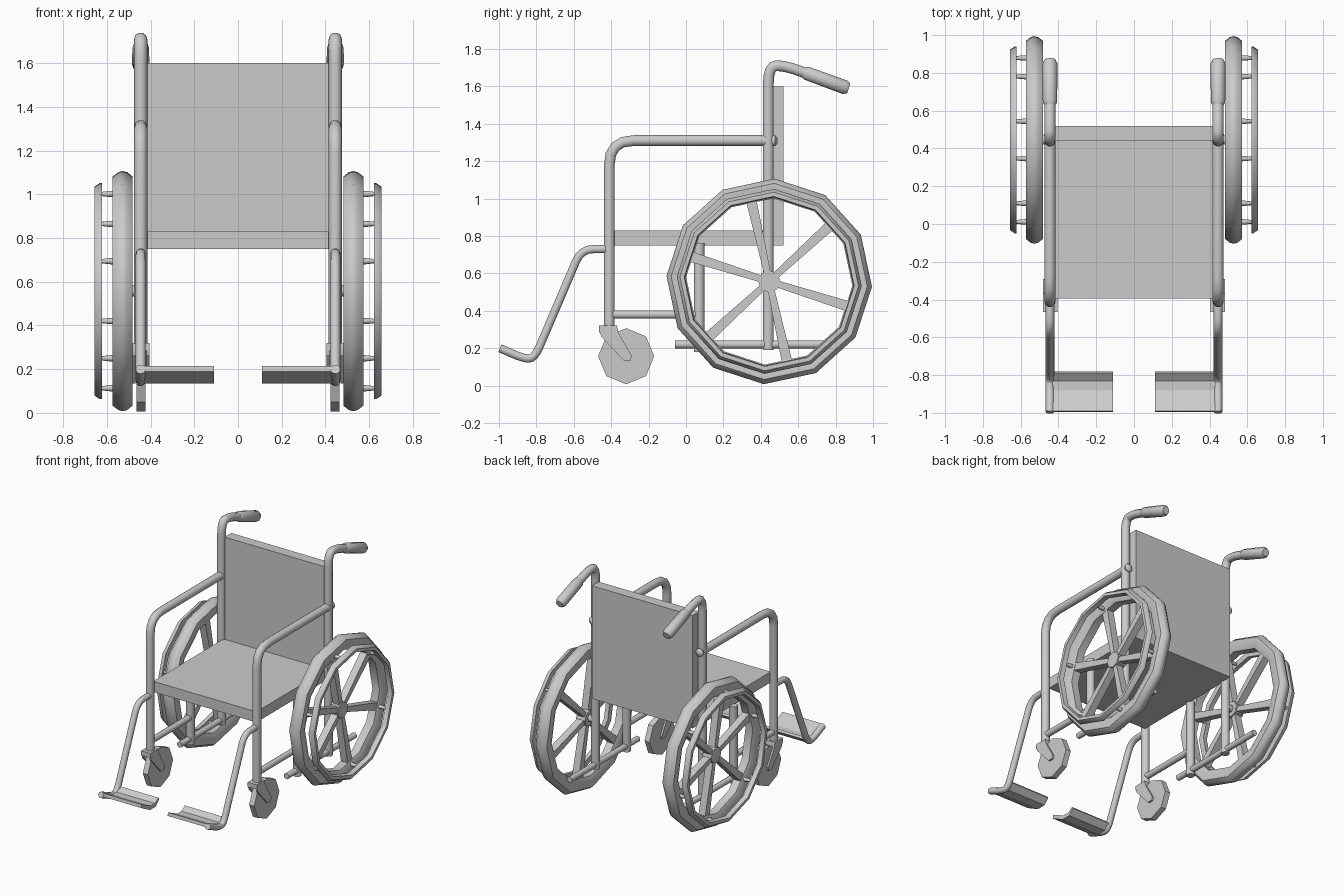
import bpy
import bmesh
import math
from mathutils import Vector

cube = bpy.data.objects.get("Cube")
if cube:
    bpy.data.objects.remove(cube, do_unlink=True)

GREY = (0.6, 0.6, 0.6, 1)
grey = bpy.data.materials.new("plain_grey")
grey.diffuse_color = GREY
grey.use_nodes = True
grey.node_tree.nodes["Principled BSDF"].inputs["Base Color"].default_value = GREY

RAIL = 0.445             # sideways position of the tube frame
AXLE = (0.445, 0.557)    # wheel centre as (y, z)


def finish(name, bm, smooth=False):
    bmesh.ops.recalc_face_normals(bm, faces=bm.faces)
    mesh = bpy.data.meshes.new(name)
    bm.to_mesh(mesh)
    bm.free()
    mesh.materials.append(grey)
    obj = bpy.data.objects.new(name, mesh)
    bpy.context.collection.objects.link(obj)
    if smooth:
        bpy.ops.object.select_all(action='DESELECT')
        obj.select_set(True)
        bpy.context.view_layer.objects.active = obj
        bpy.ops.object.shade_smooth_by_angle(angle=math.radians(46))
    return obj


def prism(name, outline, x0, x1):
    """Extrude a (y, z) outline sideways from x0 to x1."""
    bm = bmesh.new()
    a = [bm.verts.new((x0, y, z)) for y, z in outline]
    b = [bm.verts.new((x1, y, z)) for y, z in outline]
    n = len(outline)
    bm.faces.new(a)
    bm.faces.new(b[::-1])
    for i in range(n):
        j = (i + 1) % n
        bm.faces.new((a[i], a[j], b[j], b[i]))
    return finish(name, bm)


def box(name, x, y0, y1, z0, z1):
    return prism(name, [(y0, z0), (y1, z0), (y1, z1), (y0, z1)], -x, x)


def rounded(points, bend, steps=4):
    """Replace each inner corner of a path with a curved bend."""
    pts = [Vector(p) for p in points]
    out = [pts[0]]
    for a, b, c in zip(pts, pts[1:], pts[2:]):
        p = b + (a - b).normalized() * min(bend, (a - b).length * 0.48)
        q = b + (c - b).normalized() * min(bend, (c - b).length * 0.48)
        for i in range(steps + 1):
            t = i / steps
            out.append(p * (1 - t) ** 2 + b * 2 * t * (1 - t) + q * t * t)
    return out + [pts[-1]]


def tube(name, points, radii, bend=0.1, sides=10):
    """Sweep a round section along a path; radii is one value or one per point."""
    path = rounded(points, bend) if not isinstance(radii, list) else [Vector(p) for p in points]
    if not isinstance(radii, list):
        radii = [radii] * len(path)
    bm = bmesh.new()
    rings = []
    for i, p in enumerate(path):
        d = (path[min(i + 1, len(path) - 1)] - path[max(i - 1, 0)]).normalized()
        u = Vector((0, 0, 1)) if abs(d.x) > 0.9 else Vector((1, 0, 0))
        v = d.cross(u).normalized()
        angles = [math.tau * k / sides for k in range(sides)]
        rings.append([bm.verts.new(p + (u * math.cos(a) + v * math.sin(a)) * radii[i])
                      for a in angles])
    for a, b in zip(rings, rings[1:]):
        for k in range(sides):
            j = (k + 1) % sides
            bm.faces.new((a[k], a[j], b[j], b[k]))
    bm.faces.new(rings[0])
    bm.faces.new(rings[-1])
    return finish(name, bm, True)


def rim(name, section, s, sides=12, turn=-3):
    """Revolve a closed (radius, x) section around the axle."""
    bm = bmesh.new()
    rings = []
    for k in range(sides):
        a = math.radians(turn) + math.tau * k / sides
        rings.append([bm.verts.new((s * x, AXLE[0] + r * math.cos(a), AXLE[1] + r * math.sin(a)))
                      for r, x in section])
    n = len(section)
    for k in range(sides):
        a, b = rings[k], rings[(k + 1) % sides]
        for i in range(n):
            j = (i + 1) % n
            bm.faces.new((a[i], a[j], b[j], b[i]))
    return finish(name, bm, True)


def polygon(y, z, r, sides):
    return [(y + r * math.cos(math.tau * k / sides), z + r * math.sin(math.tau * k / sides))
            for k in range(sides)]


# Seat and backrest
box("seat", 0.43, -0.395, 0.44, 0.75, 0.83)
box("backrest", 0.42, 0.44, 0.52, 0.75, 1.6)

for side, s in (("left", 1), ("right", -1)):
    x = s * RAIL

    def rail(part, path, radius, bend=0.1):
        return tube(f"{side}_{part}", [(x, y, z) for y, z in path], radius, bend)

    # Tube frame
    rail("back_post", [(0.44, 0.19), (0.44, 1.71), (0.53, 1.71), (0.67, 1.66)], 0.03)
    rail("hand_grip", [(0.63, 1.675), (0.645, 1.67), (0.85, 1.595), (0.87, 1.588)],
         [0.03, 0.038, 0.04, 0.028])
    rail("armrest", [(-0.41, 0.3), (-0.41, 1.31), (0.44, 1.31)], 0.03, 0.13)
    rail("armrest_bolt", [(0.44, 1.31), (0.475, 1.31), (0.49, 1.31)], [0.018, 0.032, 0.015])
    rail("middle_post", [(0.07, 0.18), (0.07, 0.76)], 0.03)
    rail("side_rail", [(-0.4, 0.38), (0.07, 0.38)], 0.023)
    rail("lower_rail", [(-0.06, 0.22), (0.75, 0.22)], 0.022)

    # Footrest
    rail("footrest_tube", [(-0.42, 0.73), (-0.56, 0.73), (-0.81, 0.145), (-0.87, 0.145),
                           (-0.995, 0.2)], 0.023, 0.07)
    prism(f"{side}_footplate",
          [(-0.99, 0.215), (-0.88, 0.163), (-0.83, 0.162), (-0.79, 0.19),
           (-0.78, 0.175), (-0.82, 0.135), (-0.89, 0.135), (-0.995, 0.19)],
          s * 0.11, s * 0.455)

    # Caster wheel and fork
    prism(f"{side}_caster", polygon(-0.32, 0.157, 0.15, 8), s * 0.422, s * 0.464)
    prism(f"{side}_fork_crown", [(-0.465, 0.285), (-0.465, 0.32), (-0.37, 0.32), (-0.365, 0.285)],
          s * 0.405, s * 0.482)
    fork = [(-0.465, 0.32), (-0.37, 0.32), (-0.36, 0.28), (-0.29, 0.16),
            (-0.295, 0.135), (-0.335, 0.135), (-0.455, 0.265)]
    for part, x0 in (("inner", 0.405), ("outer", 0.469)):
        prism(f"{side}_{part}_fork", fork, s * x0, s * (x0 + 0.013))

    # Drive wheel
    rim(f"{side}_tyre",
        [(0.55, 0.527), (0.545, 0.507), (0.525, 0.482), (0.48, 0.482), (0.445, 0.497),
         (0.445, 0.557), (0.48, 0.573), (0.525, 0.573), (0.545, 0.547)], s)
    rim(f"{side}_push_rim",
        [(0.495, 0.622), (0.495, 0.632), (0.478, 0.657), (0.455, 0.657), (0.45, 0.622)], s)
    prism(f"{side}_hub", polygon(*AXLE, 0.06, 8), s * 0.49, s * 0.563)
    tube(f"{side}_axle", [(x, *AXLE), (s * 0.5, *AXLE)], 0.025)

    # Spokes, each with a peg carrying the push rim
    for k in range(6):
        a = math.radians(42.5 + 60 * k)
        c, d = math.cos(a), math.sin(a)

        def at(r, w):
            return (AXLE[0] + r * c - w * d, AXLE[1] + r * d + w * c)

        prism(f"{side}_spoke_{k + 1}", [at(0.04, -0.018), at(0.45, -0.028), at(0.45, 0.028),
                                        at(0.04, 0.018)], s * 0.5, s * 0.555)
        tube(f"{side}_peg_{k + 1}", [(s * px, *at(0.455, 0)) for px in (0.54, 0.585, 0.63)],
             [0.016, 0.014, 0.009], sides=8)
